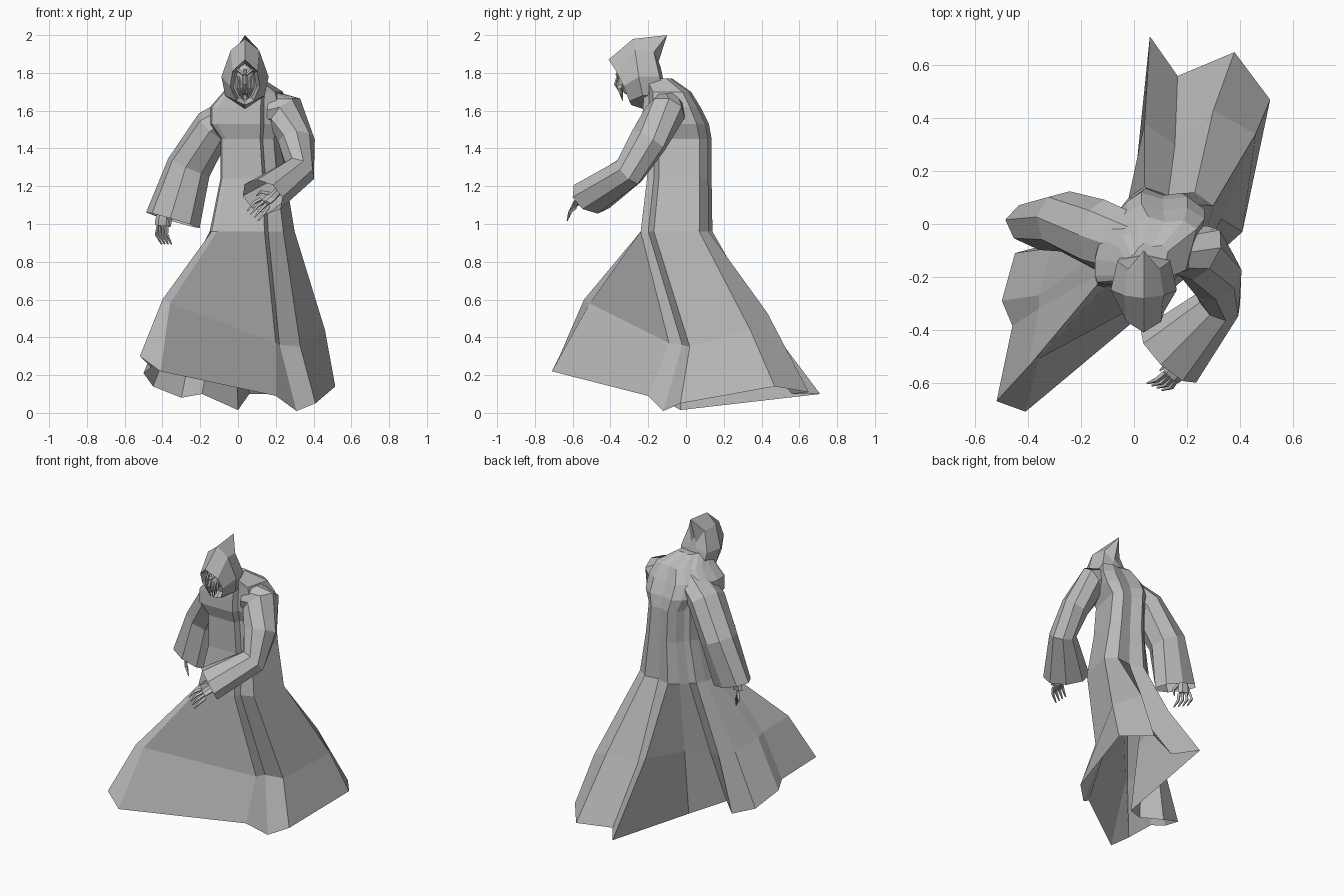
import bpy
import bmesh
import math
from mathutils import Vector

default_cube = bpy.data.objects.get("Cube")
if default_cube:
    bpy.data.objects.remove(default_cube, do_unlink=True)

# One plain grey for the whole figure
GREY = (0.5, 0.5, 0.5, 1)
grey = bpy.data.materials.new("plain grey")
grey.use_nodes = True
grey.diffuse_color = GREY
shader = next(n for n in grey.node_tree.nodes if n.type == "BSDF_PRINCIPLED")
shader.inputs["Base Color"].default_value = GREY


def finish(name, bm):
    """Turn a bmesh into a flat-shaded object."""
    bmesh.ops.recalc_face_normals(bm, faces=bm.faces)
    mesh = bpy.data.meshes.new(name)
    bm.to_mesh(mesh)
    bm.free()
    mesh.materials.append(grey)
    obj = bpy.data.objects.new(name, mesh)
    bpy.context.collection.objects.link(obj)
    return obj


def loft(name, rings, cap_start=False, cap_end=False):
    """Skin a stack of closed rings that share one point count."""
    bm = bmesh.new()
    loops = [[bm.verts.new(p) for p in ring] for ring in rings]
    count = len(loops[0])
    for low, high in zip(loops, loops[1:]):
        for i in range(count):
            j = (i + 1) % count
            bm.faces.new((low[i], low[j], high[j], high[i]))
    if cap_start:
        bm.faces.new(loops[0][::-1])
    if cap_end:
        bm.faces.new(loops[-1])
    return finish(name, bm)


def tube(name, stations, across, sides, closed=False):
    """Loft ellipses along a path; each station is (centre, width, depth)."""
    centres = [Vector(s[0]) for s in stations]
    rings = []
    for k, (_, width, depth) in enumerate(stations):
        before = centres[max(k - 1, 0)]
        after = centres[min(k + 1, len(centres) - 1)]
        axis = (after - before).normalized()
        u = Vector(across)
        u = (u - axis * u.dot(axis)).normalized()
        v = axis.cross(u)
        ring = []
        for i in range(sides):
            angle = math.tau * i / sides
            ring.append(centres[k] + u * math.cos(angle) * width
                        + v * math.sin(angle) * depth)
        rings.append(ring)
    return loft(name, rings, closed, closed)


# Robe folds, counter-clockwise from the front corner: hem, knee, waist
folds = [
    ((-.52, -.67, .30), (-.40, -.54, .60), (-.14, -.23)),
    ((-.41, -.71, .22), (-.36, -.51, .58), (-.11, -.24)),
    ((.20, -.20, .09), (.20, -.09, .37), (.14, -.24)),
    ((.31, -.12, .01), (.22, -.02, .36), (.16, -.20)),
    ((.41, -.03, .05), (.33, .02, .35), (.24, -.17)),
    ((.515, .47, .14), (.46, .34, .44), (.30, .07)),
    ((.38, .65, .11), (.30, .43, .53), (.23, .12)),
    ((.165, .56, .10), (.155, .30, .45), (.13, .11)),
    ((.06, .71, .10), (.04, .38, .54), (.04, .14)),
    ((0, -.03, .015), (-.01, .03, .47), (-.02, .10)),
    ((-.19, -.17, .10), (-.13, -.08, .45), (-.06, .05)),
    ((-.30, -.07, .08), (-.22, -.04, .47), (-.10, .03)),
    ((-.45, -.11, .14), (-.31, -.09, .50), (-.13, -.03)),
    ((-.50, -.29, .21), (-.36, -.27, .54), (-.15, -.12)),
    ((-.46, -.385, .24), (-.36, -.32, .56), (-.15, -.20)),
]
hem = [Vector(f[0]) for f in folds]
knee = [Vector(f[1]) for f in folds]
waist = [Vector((*f[2], .96)) for f in folds]

# Torso rings repeat the waist outline: centre x, y, height, x scale, y scale
waist_centre = Vector((.075, -.055, 0))
torso = [
    (.08, -.04, 1.24, .77, .90),
    (.07, -.04, 1.45, .72, .90),
    (.06, -.06, 1.53, .92, .93),
    (.06, -.08, 1.62, .92, .80),
    (.08, -.10, 1.70, .70, .65),
    (.05, -.16, 1.77, .35, .45),
]
rings = [hem, knee, waist]
for x, y, z, sx, sy in torso:
    ring = []
    for w in waist:
        d = w - waist_centre
        ring.append(Vector((x + d.x * sx, y + d.y * sy, z)))
    rings.append(ring)
loft("robe", rings, cap_end=True)

# Wide sleeves: one bent forward, one hanging
LEFT_ACROSS = (.75, -.65, 0)
RIGHT_ACROSS = (1, -.15, 0)
tube("left_sleeve", [
    ((.10, -.09, 1.63), .08, .10),
    ((.25, -.11, 1.59), .10, .12),
    ((.31, -.20, 1.44), .09, .11),
    ((.325, -.30, 1.28), .085, .09),
    ((.13, -.50, 1.145), .145, .10),
], LEFT_ACROSS, 8)
tube("right_sleeve", [
    ((.02, -.09, 1.61), .09, .12),
    ((-.13, -.04, 1.515), .105, .135),
    ((-.26, .01, 1.30), .12, .115),
    ((-.345, -.01, 1.02), .15, .09),
], RIGHT_ACROSS, 8)


def hand(side, elbow, wrist, knuckle, spread, curl, across):
    """Forearm, palm, four bent fingers and a thumb."""
    elbow, wrist, knuckle = Vector(elbow), Vector(wrist), Vector(knuckle)
    spread, curl = Vector(spread), Vector(curl)
    tube(side + "_hand", [
        (elbow, .03, .03), (wrist, .025, .02),
        (wrist.lerp(knuckle, .6), .042, .02), (knuckle, .04, .016),
    ], across, 6, True)
    reach = (knuckle - wrist).normalized()
    for i in range(4):
        root = knuckle + spread * (i - 1.5) * .022
        middle = root + reach * .045 + spread * (i - 1.5) * .007
        tip = middle + curl * .06
        tube(side + "_finger", [(root, .012, .012), (middle, .010, .010),
                                (tip, .004, .004)], across, 4, True)
    base = wrist.lerp(knuckle, .3) + spread * .03
    bend = base + spread * .035 + reach * .03
    tube(side + "_thumb", [(base, .014, .014), (bend, .011, .011),
                           (bend + reach * .04, .004, .004)], reach.cross(curl), 4, True)


hand("left", (.27, -.38, 1.23), (.20, -.51, 1.16), (.14, -.575, 1.11),
     (-.65, .30, .60), (-.60, -.20, -.75), LEFT_ACROSS)
hand("right", (-.32, .01, 1.22), (-.39, .01, 1.08), (-.40, .01, .99),
     (.6, -.8, 0), (.45, -.15, -.88), RIGHT_ACROSS)

# Hood: half outlines from crown to chin, mirrored about the head's middle
HEAD_X = .037


def hood_ring(half):
    right = [(HEAD_X - w, y, z) for w, y, z in half]
    left = [(HEAD_X + w, y, z) for w, y, z in half[-2:0:-1]]
    return [Vector(p) for p in right + left]


hood_outlines = [
    # recess, rim, widest band, back
    [(0, -.30, 1.85), (.05, -.29, 1.80), (.06, -.27, 1.72), (.035, -.26, 1.67), (0, -.25, 1.66)],
    [(0, -.41, 1.87), (.065, -.37, 1.81), (.078, -.33, 1.73), (.045, -.30, 1.65), (0, -.29, 1.63)],
    [(0, -.28, 1.98), (.075, -.27, 1.92), (.125, -.25, 1.78), (.105, -.23, 1.68), (0, -.23, 1.61)],
    [(0, -.10, 2.0), (.06, -.17, 1.91), (.10, -.14, 1.78), (.08, -.12, 1.68), (0, -.14, 1.62)],
]
hood_rings = [hood_ring(h) for h in hood_outlines]
nape = Vector((HEAD_X, -.12, 1.80))
closing = [p.lerp(nape, .7) for p in hood_rings[-1]]
closing[0] = Vector((HEAD_X, -.145, 1.86))
loft("hood", hood_rings + [closing], cap_start=True, cap_end=True)

# Gaunt face: skull with sunken cheeks, brows and hanging strands
bm = bmesh.new()
bmesh.ops.create_icosphere(bm, subdivisions=2, radius=1)
for v in bm.verts:
    taper = 1 - .45 * max(0, -v.co.z)
    v.co = Vector((HEAD_X + v.co.x * .05 * taper, -.30 + v.co.y * .055,
                   1.765 + v.co.z * .085))
finish("face", bm)
for side in (-1, 1):
    tube("brow", [((HEAD_X + side * .006, -.368, 1.79), .009, .008),
                  ((HEAD_X + side * .045, -.335, 1.82), .006, .006)],
         (0, 0, 1), 4, True)
    for k in range(1, 4):
        x = HEAD_X + side * .014 * k
        tube("face_strand", [
            ((x, -.355 + .008 * k, 1.78), .007, .007),
            ((x, -.365 + .008 * k, 1.72), .008, .008),
            ((HEAD_X + side * .009 * k, -.335, 1.64 + .012 * k), .002, .002),
        ], (1, 0, 0), 4, True)
tube("nose_ridge", [((HEAD_X, -.352, 1.82), .008, .006),
                    ((HEAD_X, -.372, 1.74), .011, .009),
                    ((HEAD_X, -.345, 1.69), .004, .004)], (1, 0, 0), 4, True)
